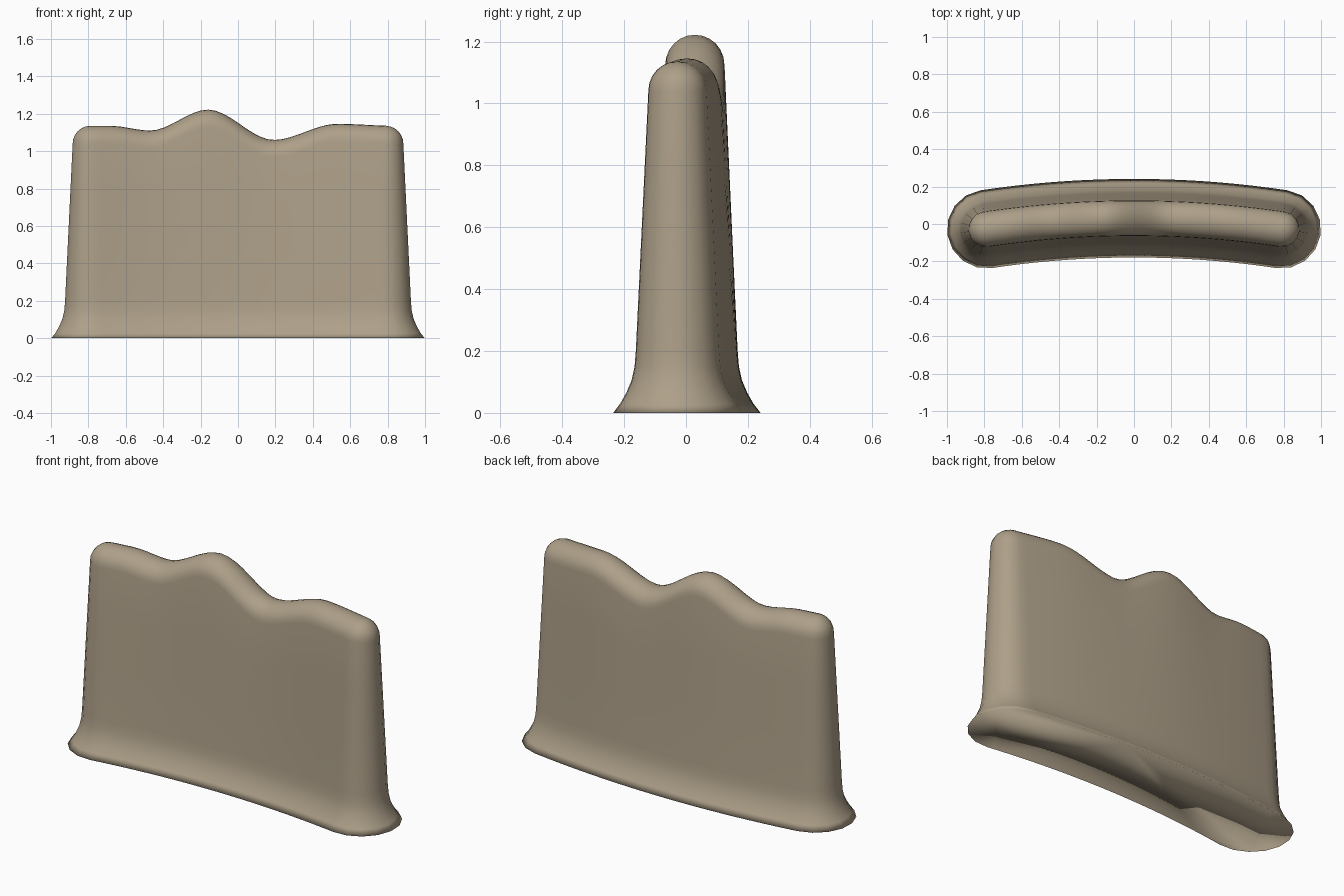
import bpy, bmesh, math

if "Cube" in bpy.data.objects:
    bpy.data.objects.remove(bpy.data.objects["Cube"])

HALF = 0.79   # half length of the curved centreline between the round ends
SEG = 40      # divisions along each long side
CAP = 8       # divisions around each round end
DOME = 0.095  # radius of the rounded top edge

# Wavy top: height at each crest and dip, eased between
CRESTS = [(-0.85, 1.135), (-0.68, 1.135), (-0.47, 1.11), (-0.16, 1.222),
          (0.19, 1.06), (0.53, 1.146), (0.85, 1.135)]


def top_height(x):
    x = max(CRESTS[0][0], min(CRESTS[-1][0], x))
    for (x0, h0), (x1, h1) in zip(CRESTS, CRESTS[1:]):
        if x <= x1:
            t = (x - x0) / (x1 - x0)
            return h0 + (h1 - h0) * t * t * (3 - 2 * t)


def centre(x):
    return 0.031 - 0.094 * x * x


def outline():
    """Points as (centreline x, outward angle), counter-clockwise from front left."""
    def tilt(x):
        return math.atan(-0.188 * x)
    xs = [-HALF + 2 * HALF * i / SEG for i in range(SEG + 1)]
    pts = [(x, tilt(x) - math.pi / 2) for x in xs]
    pts += [(HALF, tilt(HALF) - math.pi / 2 + math.pi * i / CAP) for i in range(1, CAP)]
    pts += [(x, tilt(x) + math.pi / 2) for x in reversed(xs)]
    pts += [(-HALF, tilt(-HALF) + math.pi / 2 + math.pi * i / CAP) for i in range(1, CAP)]
    return pts


bm = bmesh.new()
pts = outline()


def ring(r, z_at):
    return [bm.verts.new((x + r * math.cos(a), centre(x) + r * math.sin(a),
                          z_at(x + r * math.cos(a)))) for x, a in pts]


# Flared foot
rings = [ring(r, lambda x, z=z: z) for r, z in
         [(0.21, 0), (0.187, 0.03), (0.167, 0.065), (0.15, 0.105), (0.14, 0.15), (0.136, 0.2)]]
# Tapered wall
for t in (0.35, 0.7):
    rings.append(ring(0.136 + (DOME - 0.136) * t,
                      lambda x, t=t: 0.2 + (top_height(x) - DOME - 0.2) * t))
# Rounded wavy top
for i in range(7):
    a = math.pi / 2 * i / 6
    rings.append(ring(DOME * math.cos(a),
                      lambda x, a=a: top_height(x) - DOME * (1 - math.sin(a))))

n = len(pts)
for lo, hi in zip(rings, rings[1:]):
    for i in range(n):
        j = (i + 1) % n
        bm.faces.new((lo[i], lo[j], hi[j], hi[i]))
# Flat underside
bm.faces.new(list(reversed(rings[0])))

bmesh.ops.remove_doubles(bm, verts=bm.verts[:], dist=0.0005)
bmesh.ops.recalc_face_normals(bm, faces=bm.faces[:])
for f in bm.faces:
    f.smooth = True

mesh = bpy.data.meshes.new("curved_wall")
bm.to_mesh(mesh)
bm.free()
wall = bpy.data.objects.new("curved_wall", mesh)
bpy.context.collection.objects.link(wall)

# Stone colour
mat = bpy.data.materials.new("stone")
mat.diffuse_color = (0.42, 0.35, 0.25, 1)
mat.use_nodes = True
mat.node_tree.nodes["Principled BSDF"].inputs["Base Color"].default_value = mat.diffuse_color
mesh.materials.append(mat)
